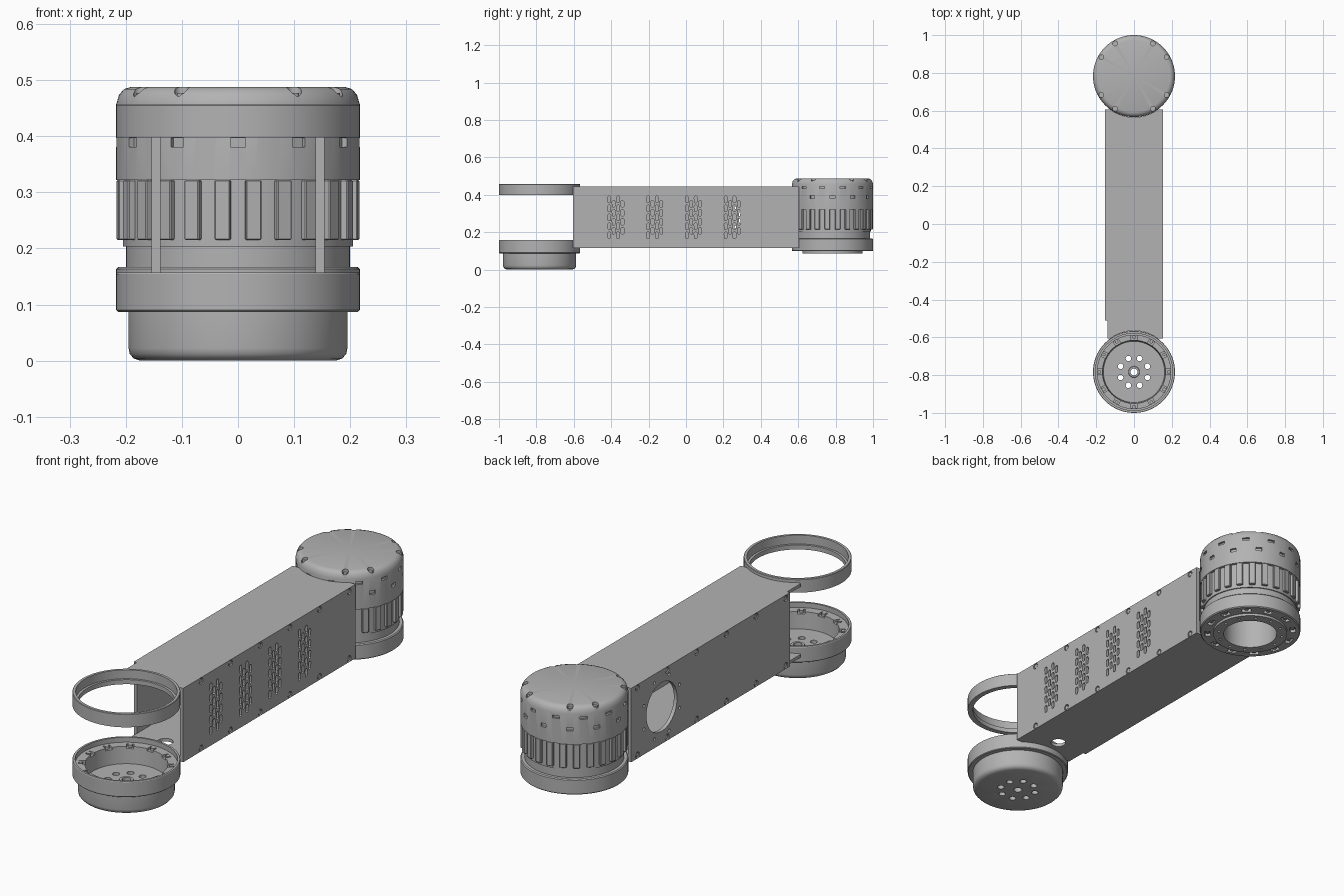
import bpy, bmesh, math
from mathutils import Matrix, Vector

cube = bpy.data.objects.get("Cube")
if cube:
    bpy.data.objects.remove(cube, do_unlink=True)

grey = bpy.data.materials.new("machined_grey")
grey.use_nodes = True
COLOR = (0.45, 0.45, 0.45, 1)
grey.diffuse_color = COLOR
grey.node_tree.nodes["Principled BSDF"].inputs["Base Color"].default_value = COLOR

END = 0.783          # distance of both joint axes from the middle
R = 0.217            # joint outer radius
Z_LOW, Z_HIGH = 0.115, 0.443
HALF = 0.605         # half length of the beam
SIDE_X = 0.146       # side plate centre


def finish(name, bm):
    bmesh.ops.recalc_face_normals(bm, faces=bm.faces)
    mesh = bpy.data.meshes.new(name)
    bm.to_mesh(mesh)
    bm.free()
    mesh.materials.append(grey)
    obj = bpy.data.objects.new(name, mesh)
    bpy.context.collection.objects.link(obj)
    return obj


def activate(obj):
    bpy.ops.object.select_all(action='DESELECT')
    obj.select_set(True)
    bpy.context.view_layer.objects.active = obj


def smooth(obj):
    activate(obj)
    bpy.ops.object.shade_smooth_by_angle(angle=math.radians(32))


def cut(obj, bm):
    """Subtract every solid in bm from obj."""
    cutter = finish("cutter", bm)
    cutter.hide_render = True
    mod = obj.modifiers.new("cut", 'BOOLEAN')
    mod.operation, mod.solver, mod.object = 'DIFFERENCE', 'EXACT', cutter
    activate(obj)
    bpy.ops.object.modifier_apply(modifier=mod.name)
    bpy.data.objects.remove(cutter, do_unlink=True)


def add_box(bm, size, matrix):
    bmesh.ops.create_cube(bm, size=1, matrix=matrix @ Matrix.Diagonal((*size, 1)))


def add_cyl(bm, radius, depth, place, axis='Z', segs=20):
    turn = Matrix.Rotation(math.pi / 2, 4, 'Y') if axis == 'X' else Matrix()
    bmesh.ops.create_cone(bm, cap_ends=True, segments=segs, radius1=radius, radius2=radius,
                          depth=depth, matrix=Matrix.Translation(place) @ turn)


def revolve(name, profile, y, segs=96):
    """Solid of revolution about a vertical axis from (radius, z) points."""
    bm = bmesh.new()
    rings = []
    for k in range(segs):
        a = math.tau * k / segs
        rings.append([bm.verts.new((r * math.cos(a), y + r * math.sin(a), z)) for r, z in profile])
    count = len(profile)
    spans = count if profile[0][0] > 0 else count - 1
    for k in range(segs):
        one, two = rings[k], rings[(k + 1) % segs]
        for i in range(spans):
            j = (i + 1) % count
            bm.faces.new((one[i], two[i], two[j], one[j]))
    bmesh.ops.remove_doubles(bm, verts=bm.verts, dist=1e-5)
    return finish(name, bm)


def polar(y, radius, degrees, z):
    a = math.radians(degrees)
    return Vector((radius * math.cos(a), y + radius * math.sin(a), z))


def radial(y, radius, degrees, z):
    """Frame whose x axis points away from the joint axis."""
    return Matrix.Translation(polar(y, radius, degrees, z)) @ Matrix.Rotation(math.radians(degrees), 4, 'Z')


# Motor housing at the back, hollow from below
motor = revolve("motor_housing", [
    (0, 0.488), (0.19, 0.488), (0.203, 0.484), (0.212, 0.474), (R, 0.457), (R, 0.322),
    (0.205, 0.322), (0.205, 0.203), (0.2, 0.203), (0.2, 0.167), (0.213, 0.167), (R, 0.163),
    (R, 0.102), (0.213, 0.098), (0.16, 0.098), (0.16, 0.087), (0.115, 0.087), (0.115, 0.26),
    (0, 0.26)], END)
bm = bmesh.new()
for k in range(12):
    add_box(bm, (0.02, 0.026, 0.016), radial(END, R, 30 * k, 0.389))
    add_box(bm, (0.02, 0.03, 0.012), radial(END, R, 30 * k + 15, 0.438))
    add_box(bm, (0.024, 0.04, 0.03), radial(END, 0.185, 30 * k + 15, 0.098))
    add_cyl(bm, 0.006, 0.02, polar(END, 0.138, 30 * k, 0.09), segs=12)
    if k % 3:
        add_cyl(bm, 0.013, 0.04, polar(END, 0.2, 30 * k, 0.49))
cut(motor, bm)
smooth(motor)

# Cooling ribs round the motor
bm = bmesh.new()
for k in range(24):
    add_box(bm, (0.02, 0.028, 0.107), radial(END, 0.2068, 15 * k + 7.5, 0.2685))
ribs = finish("cooling_ribs", bm)
bevel = ribs.modifiers.new("bevel", 'BEVEL')
bevel.width, bevel.segments = 0.002, 1

# Cap screws
bm = bmesh.new()
for k in range(12):
    if k % 3:
        add_cyl(bm, 0.009, 0.01, polar(END, 0.2, 30 * k, 0.472))
    add_cyl(bm, 0.008, 0.014, polar(END, 0.185, 30 * k + 15, 0.109))
smooth(finish("motor_screws", bm))

# Joint cup at the front, lower side
cup = revolve("joint_cup", [
    (0, 0), (0.175, 0), (0.186, 0.004), (0.193, 0.012), (0.195, 0.022), (0.195, 0.087),
    (0.214, 0.087), (R, 0.09), (R, 0.154), (0.215, 0.157), (0.206, 0.157), (0.206, 0.135),
    (0.167, 0.135), (0.162, 0.06), (0.03, 0.06), (0.028, 0.067), (0, 0.067)], -END)
bm = bmesh.new()
add_cyl(bm, 0.018, 0.3, (0, -END, 0.04))
for k in range(8):
    add_cyl(bm, 0.0145, 0.3, polar(-END, 0.077, 45 * k + 22.5, 0.04))
cut(cup, bm)
bm = bmesh.new()
for k in range(12):
    add_box(bm, (0.028, 0.03, 0.02), radial(-END, 0.178, 30 * k, 0.135))
cut(cup, bm)
smooth(cup)

bm = bmesh.new()
for k in range(12):
    add_cyl(bm, 0.009, 0.012, polar(-END, 0.184, 30 * k, 0.13))
smooth(finish("cup_screws", bm))

# Joint ring at the front, upper side
smooth(revolve("joint_ring", [
    (R, 0.398), (R, 0.455), (0.215, 0.457), (0.204, 0.457), (0.204, 0.418),
    (0.194, 0.418), (0.194, 0.398)], -END))

# Top and bottom plates, scooped out round both joints
mid_z = (Z_LOW + Z_HIGH) / 2
for name, z in (("top_plate", Z_HIGH - 0.007), ("bottom_plate", Z_LOW + 0.007)):
    bm = bmesh.new()
    add_box(bm, (0.28, 2 * HALF, 0.014), Matrix.Translation((0, 0, z)))
    plate = finish(name, bm)
    bm = bmesh.new()
    for y in (-END, END):
        add_cyl(bm, R + 0.001, 0.1, (0, y, z), segs=96)
    if name == "bottom_plate":
        add_cyl(bm, 0.032, 0.1, (0, -0.51, z), segs=32)
    cut(plate, bm)
    smooth(plate)

# Side plates with countersunk screws
SCREW_Y = [-0.48 + 0.208 * i for i in range(6)]
for name, side, front in (("left_side_plate", 1, -HALF), ("right_side_plate", -1, -0.51)):
    bm = bmesh.new()
    add_box(bm, (0.016, HALF - front, Z_HIGH - Z_LOW),
            Matrix.Translation((side * SIDE_X, (HALF + front) / 2, mid_z)))
    plate = finish(name, bm)
    holes, heads = bmesh.new(), bmesh.new()
    for y in SCREW_Y:
        for z in (Z_LOW + 0.015, Z_HIGH - 0.015):
            add_cyl(holes, 0.0135, 0.016, (side * (SIDE_X + 0.008), y, z), 'X')
            add_cyl(heads, 0.0095, 0.006, (side * (SIDE_X + 0.003), y, z), 'X')
    if side > 0:
        # Four staggered groups of vent slots
        for group in range(4):
            for col in range(4):
                rows = 5 - col % 2
                for row in range(rows):
                    y = -0.375 + 0.2075 * group + 0.0235 * (col - 1.5)
                    z = mid_z + 0.048 * (row - (rows - 1) / 2)
                    slot = bmesh.ops.create_cone(
                        holes, cap_ends=True, segments=12, radius1=0.008, radius2=0.008, depth=0.08,
                        matrix=Matrix.Translation((SIDE_X, y, z)) @ Matrix.Rotation(math.pi / 2, 4, 'Y'))
                    for v in slot["verts"]:
                        v.co.z += math.copysign(0.01, v.co.z - z + 1e-5)
    else:
        # Cable opening with its ring of bolt holes
        add_cyl(holes, 0.108, 0.08, (-SIDE_X, 0.39, mid_z), 'X', 64)
        for k in range(8):
            a = math.radians(45 * k + 22.5)
            add_cyl(holes, 0.007, 0.08,
                    (-SIDE_X, 0.39 + 0.135 * math.cos(a), mid_z + 0.135 * math.sin(a)), 'X', 12)
    cut(plate, holes)
    smooth(plate)
    smooth(finish(name.replace("plate", "screws"), heads))
